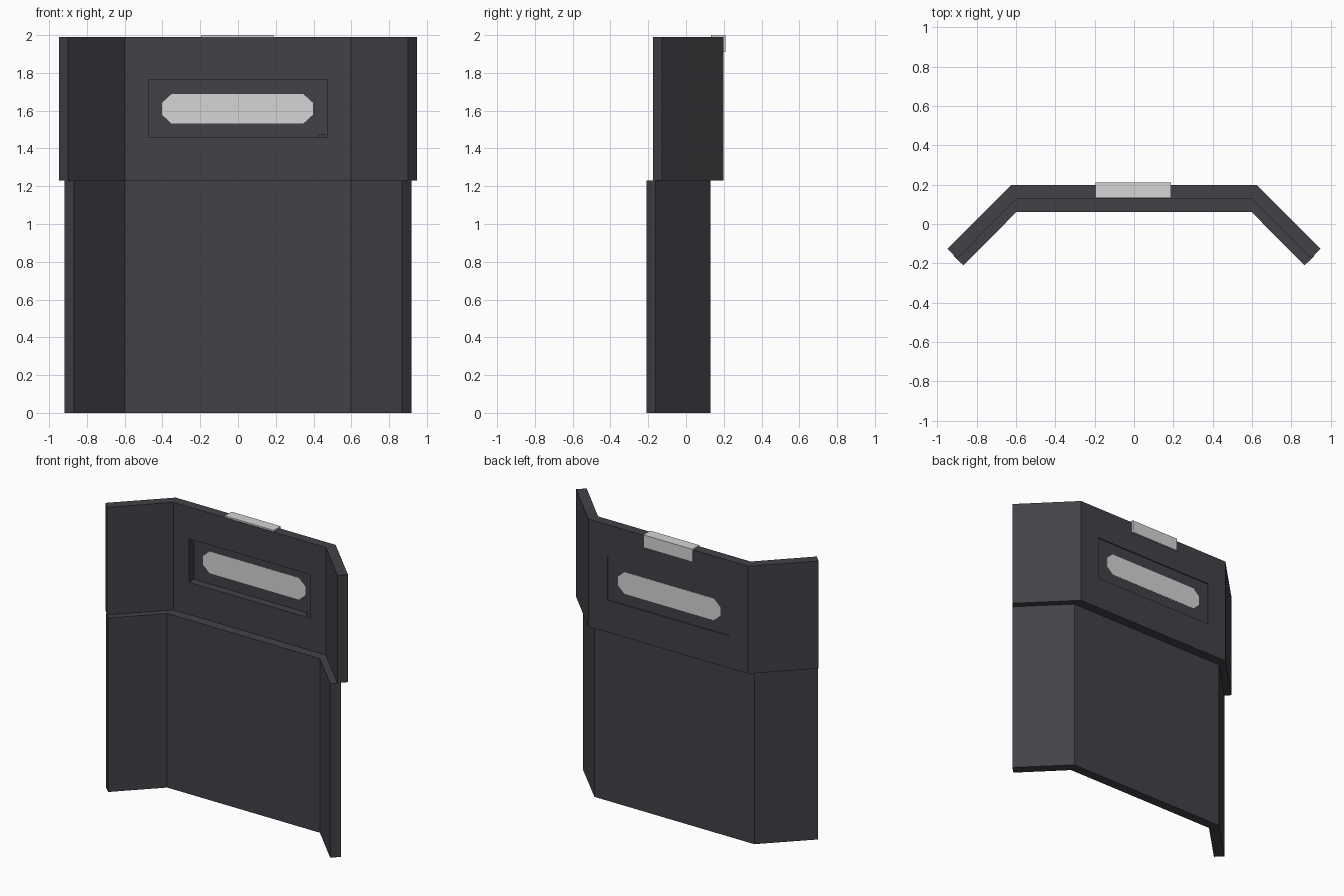
import bpy, bmesh

if "Cube" in bpy.data.objects:
    bpy.data.objects.remove(bpy.data.objects["Cube"])

def material(name, rgb):
    m = bpy.data.materials.new(name)
    m.diffuse_color = (*rgb, 1.0)
    m.use_nodes = True
    m.node_tree.nodes["Principled BSDF"].inputs["Base Color"].default_value = m.diffuse_color
    return m

dark = material("charcoal", (0.055, 0.053, 0.063))
light = material("pale grey", (0.66, 0.66, 0.66))

def prism(name, points, direction, mat):
    """Extrude a closed 3D outline along a vector."""
    bm = bmesh.new()
    face = bm.faces.new([bm.verts.new(p) for p in points])
    res = bmesh.ops.extrude_face_region(bm, geom=[face])
    verts = [v for v in res["geom"] if isinstance(v, bmesh.types.BMVert)]
    bmesh.ops.translate(bm, verts=verts, vec=direction)
    bmesh.ops.recalc_face_normals(bm, faces=bm.faces)
    me = bpy.data.meshes.new(name)
    bm.to_mesh(me)
    bm.free()
    me.materials.append(mat)
    ob = bpy.data.objects.new(name, me)
    bpy.context.collection.objects.link(ob)
    return ob

def box(name, x0, x1, y0, y1, z0, z1, mat):
    pts = [(x0, y0, z0), (x1, y0, z0), (x1, y1, z0), (x0, y1, z0)]
    return prism(name, pts, (0, 0, z1 - z0), mat)

def folded_panel(name, half, z0, z1):
    """Three-sided panel from one mirrored half of its plan outline."""
    outline = half + [(-x, y) for x, y in reversed(half)]
    return prism(name, [(x, y, z0) for x, y in outline], (0, 0, z1 - z0), dark)

# folded shield panels: front fold, wing tip, wing outer corner, back fold
folded_panel("lower_panel",
             [(0.597, 0.062), (0.868, -0.21), (0.918, -0.162), (0.625, 0.13)], 0, 1.23)
upper = folded_panel("upper_panel",
                     [(0.597, 0.13), (0.90, -0.176), (0.948, -0.126), (0.625, 0.198)], 1.23, 1.99)

# window opening through the upper panel
W, Z0, Z1 = 0.475, 1.457, 1.765
cutter = box("window_cutter", -W, W, 0.05, 0.3, Z0, Z1, dark)
cutter.hide_render = True
mod = upper.modifiers.new("window_opening", 'BOOLEAN')
mod.operation = 'DIFFERENCE'
mod.solver = 'EXACT'
mod.object = cutter
bpy.context.view_layer.objects.active = upper
bpy.ops.object.modifier_apply(modifier=mod.name)
bpy.data.objects.remove(cutter)

# thin pane near the back, with the pale viewing slot
box("window_pane", -W, W, 0.187, 0.191, Z0, Z1, dark)
a, b, c, d = 0.40, 0.35, 0.077, 0.031
slot = [(a, -d), (a, d), (b, c), (-b, c), (-a, d), (-a, -d), (-b, -c), (b, -c)]
prism("viewing_slot", [(x - 0.003, 0.186, 1.61 + z) for x, z in slot], (0, 0.006, 0), light)

# small catch in the corner of the window
box("window_catch", 0.425, 0.46, 0.15, 0.187, Z0, 1.475, dark)

# lamp block on the top edge
box("top_lamp", -0.197, 0.187, 0.133, 0.21, 1.91, 2.0, light)
